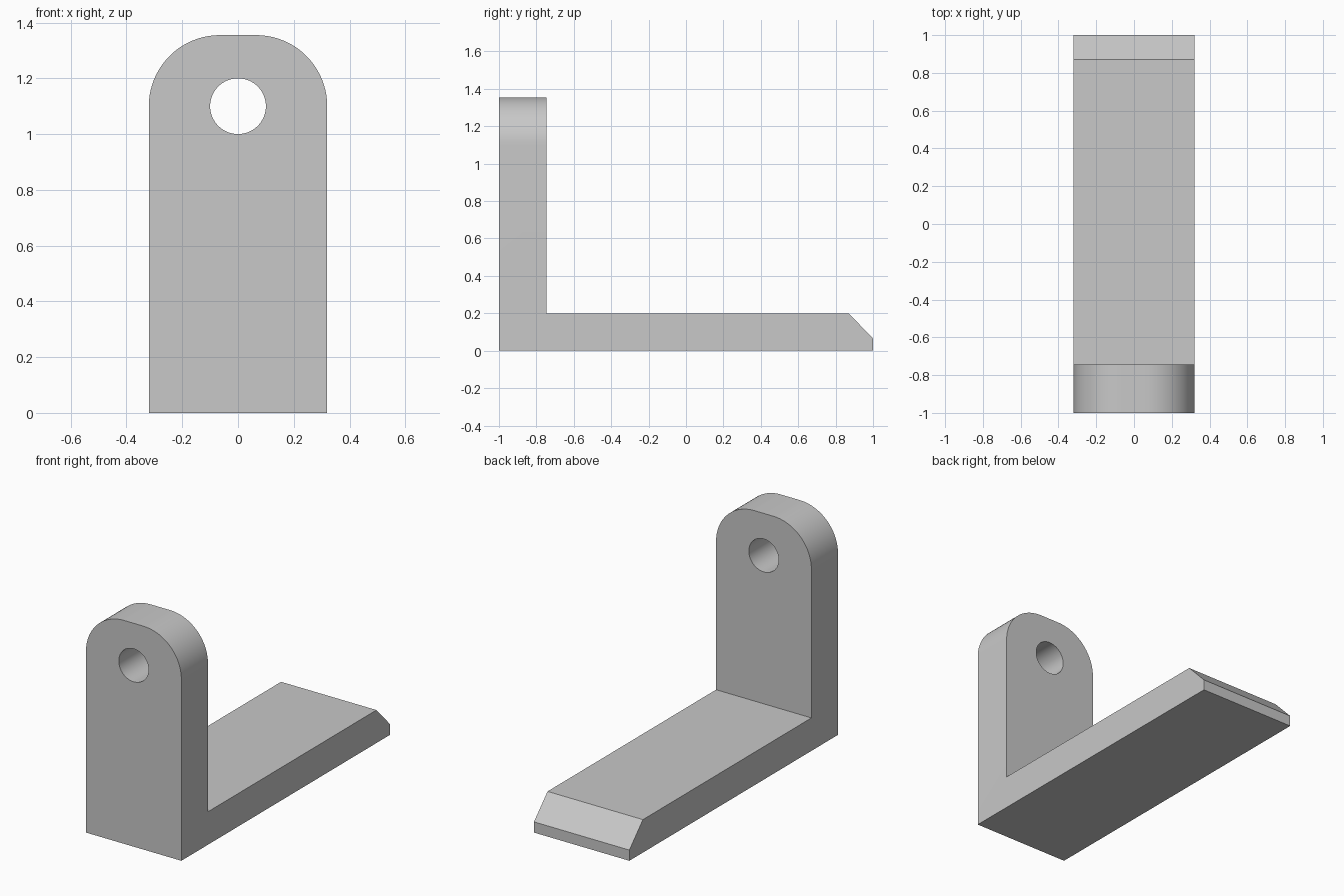
import bpy, bmesh, math

cube = bpy.data.objects.get("Cube")
if cube:
    bpy.data.objects.remove(cube, do_unlink=True)

HALF_WIDTH = 0.32
TOP = 1.355
BACK = -0.745       # rear face of the upright
CORNER = 0.255      # rounding of the upright's top corners
HOLE_Z, HOLE_R = 1.1, 0.1

grey = bpy.data.materials.new("plain grey")
grey.use_nodes = True
colour = (0.58, 0.58, 0.58, 1)
grey.diffuse_color = colour
grey.node_tree.nodes["Principled BSDF"].inputs["Base Color"].default_value = colour


def add_object(name, bm):
    mesh = bpy.data.meshes.new(name)
    bm.to_mesh(mesh)
    bm.free()
    mesh.materials.append(grey)
    obj = bpy.data.objects.new(name, mesh)
    bpy.context.collection.objects.link(obj)
    return obj


# L-shaped side profile with a chamfered toe, extruded across the width
profile = [(-1, 0), (1, 0), (1, 0.065), (0.87, 0.2), (BACK, 0.2), (BACK, TOP), (-1, TOP)]
bm = bmesh.new()
side = bm.faces.new([bm.verts.new((-HALF_WIDTH, y, z)) for y, z in profile])
extruded = bmesh.ops.extrude_face_region(bm, geom=[side])["geom"]
bmesh.ops.translate(bm, vec=(2 * HALF_WIDTH, 0, 0),
                    verts=[g for g in extruded if isinstance(g, bmesh.types.BMVert)])
bmesh.ops.recalc_face_normals(bm, faces=bm.faces)

# Rounded top corners of the upright
corners = [e for e in bm.edges
           if all(v.co.z > TOP - 0.01 for v in e.verts)
           and abs(e.verts[0].co.x - e.verts[1].co.x) < 0.01]
bmesh.ops.bevel(bm, geom=corners, offset=CORNER, segments=20, profile=0.5, affect='EDGES')
bracket = add_object("angle_bracket", bm)

# Round hole through the upright
bm = bmesh.new()
bmesh.ops.create_cone(bm, cap_ends=True, segments=64, radius1=HOLE_R, radius2=HOLE_R, depth=0.6)
cutter = add_object("hole_cutter", bm)
cutter.rotation_euler.x = math.pi / 2
cutter.location = (0, (BACK - 1) / 2, HOLE_Z)
cutter.hide_render = True

hole = bracket.modifiers.new("hole", 'BOOLEAN')
hole.operation = 'DIFFERENCE'
hole.solver = 'EXACT'
hole.object = cutter

bpy.ops.object.select_all(action='DESELECT')
bracket.select_set(True)
bpy.context.view_layer.objects.active = bracket
bpy.ops.object.modifier_apply(modifier=hole.name)
bpy.data.objects.remove(cutter, do_unlink=True)

# Smooth curves, crisp edges
bpy.ops.object.shade_smooth_by_angle(angle=math.radians(30))
